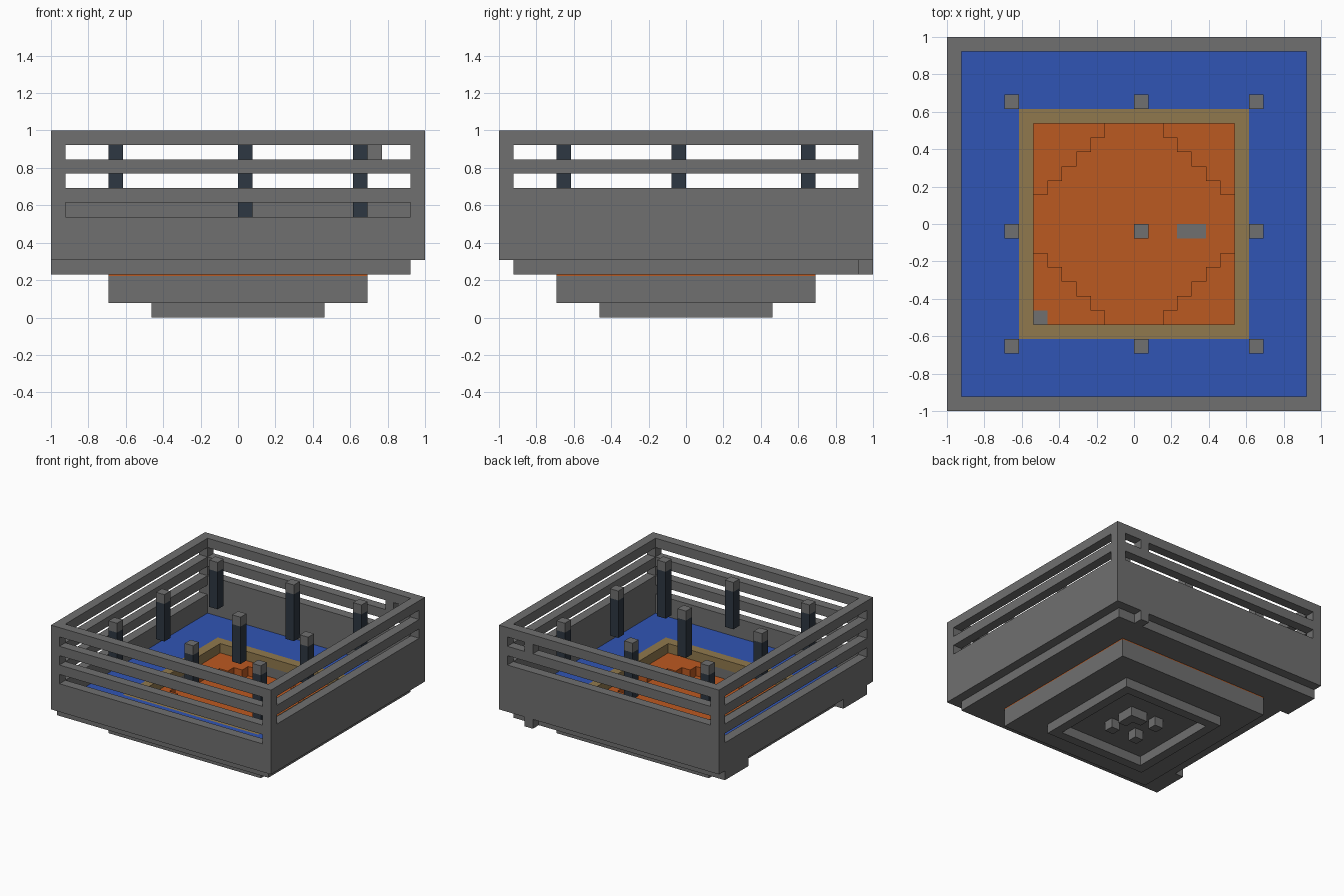
import bpy
import bmesh
from mathutils import Vector

cube = bpy.data.objects.get("Cube")
if cube:
    bpy.data.objects.remove(cube, do_unlink=True)

U = 1 / 13  # one block


def material(name, rgb):
    m = bpy.data.materials.new(name)
    m.use_nodes = True
    m.diffuse_color = (*rgb, 1)
    m.node_tree.nodes["Principled BSDF"].inputs["Base Color"].default_value = (*rgb, 1)
    return m


GREY = material("stone grey", (0.16, 0.16, 0.16))
SLATE = material("dark slate", (0.026, 0.038, 0.054))
BLUE = material("blue", (0.03, 0.09, 0.46))
TAN = material("tan", (0.28, 0.19, 0.075))
ORANGE = material("orange", (0.50, 0.10, 0.015))


def blocks(name, mat, boxes):
    """One object from boxes given as (x0, x1, y0, y1, z0, z1) in blocks."""
    bm = bmesh.new()
    for x0, x1, y0, y1, z0, z1 in boxes:
        verts = bmesh.ops.create_cube(bm, size=1)["verts"]
        size = Vector((x1 - x0, y1 - y0, z1 - z0))
        mid = Vector((x0 + x1, y0 + y1, z0 + z1)) / 2
        for v in verts:
            v.co = (v.co * size + mid) * U
    mesh = bpy.data.meshes.new(name)
    bm.to_mesh(mesh)
    bm.free()
    mesh.materials.append(mat)
    obj = bpy.data.objects.new(name, mesh)
    bpy.context.collection.objects.link(obj)
    return obj


def ring(outer, inner, z0, z1):
    """Four boxes forming a square frame."""
    return [(-outer, outer, -outer, -inner, z0, z1), (-outer, outer, inner, outer, z0, z1),
            (-outer, -inner, -inner, inner, z0, z1), (inner, outer, -inner, inner, z0, z1)]


# Slotted outer walls and their corner columns
three_slots = [(4, 7), (8, 9), (10, 11), (12, 13)]
two_slots = [(4, 9), (10, 11), (12, 13)]
blocks("front_wall", GREY, [(-12, 12, -13, -12, a, b) for a, b in three_slots])
blocks("back_wall", GREY, [(-12, 12, 12, 13, a, b) for a, b in two_slots] + [(9, 10, 12, 13, 11, 12)])
blocks("left_wall", GREY, [(12, 13, -12, 12, a, b) for a, b in two_slots])
blocks("right_wall", GREY, [(-13, -12, -12, 12, a, b) for a, b in three_slots])
blocks("corner_columns", GREY, [(x, x + 1, y, y + 1, 4, 13) for x in (-13, 12) for y in (-13, 12)])

# Stepped underside
blocks("lower_slab", GREY, ring(12, 7, 3, 4))
blocks("slab_lugs", GREY, [(-13, -12, -12, -8, 3, 4), (-13, -12, 8, 12, 3, 4), (9, 10, 12, 13, 3, 4)])
blocks("middle_base", GREY, [(-9, 9, -9, 9, 1, 2.9)])
blocks("foot_ring", GREY, ring(6, 5, 0, 1))
studs = [(1, 1), (0, 1), (1, 0), (1, -2), (-2, 1), (-2, -2)]
blocks("foot_studs", GREY, [(x, x + 1, y, y + 1, 0, 1) for x, y in studs])

# Blue floor, tan kerb and the sunken orange pit
blocks("blue_floor", BLUE, ring(12, 8, 4, 5))
blocks("tan_kerb", TAN, ring(8, 7, 4, 5))
blocks("pit_floor", ORANGE, [(-9, 9, -9, 9, 2.9, 3)])
steps = []
for sx in (-1, 1):
    for sy in (-1, 1):
        for i in range(5):
            xs = sorted((sx * 7, sx * (2 + i)))
            ys = sorted((sy * (7 - i), sy * (6 - i)))
            steps.append((*xs, *ys, 3, 4))
blocks("pit_corner_steps", ORANGE, steps)
blocks("pit_plates", GREY, [(3, 5, -1, 0, 3, 3.05), (-7, -6, -7, -6, 4, 4.05)])

# Floating posts with grey caps; two of them reach one block lower
spots = [(x, y) for x in (-9, 0, 8) for y in (-9, -1, 8)]
long_posts = [(0, 8), (8, -9)]
blocks("posts", SLATE, [(x, x + 1, y, y + 1, 7 if (x, y) in long_posts else 8, 12) for x, y in spots])
blocks("post_caps", GREY, [(x, x + 1, y, y + 1, 12, 13) for x, y in spots])
